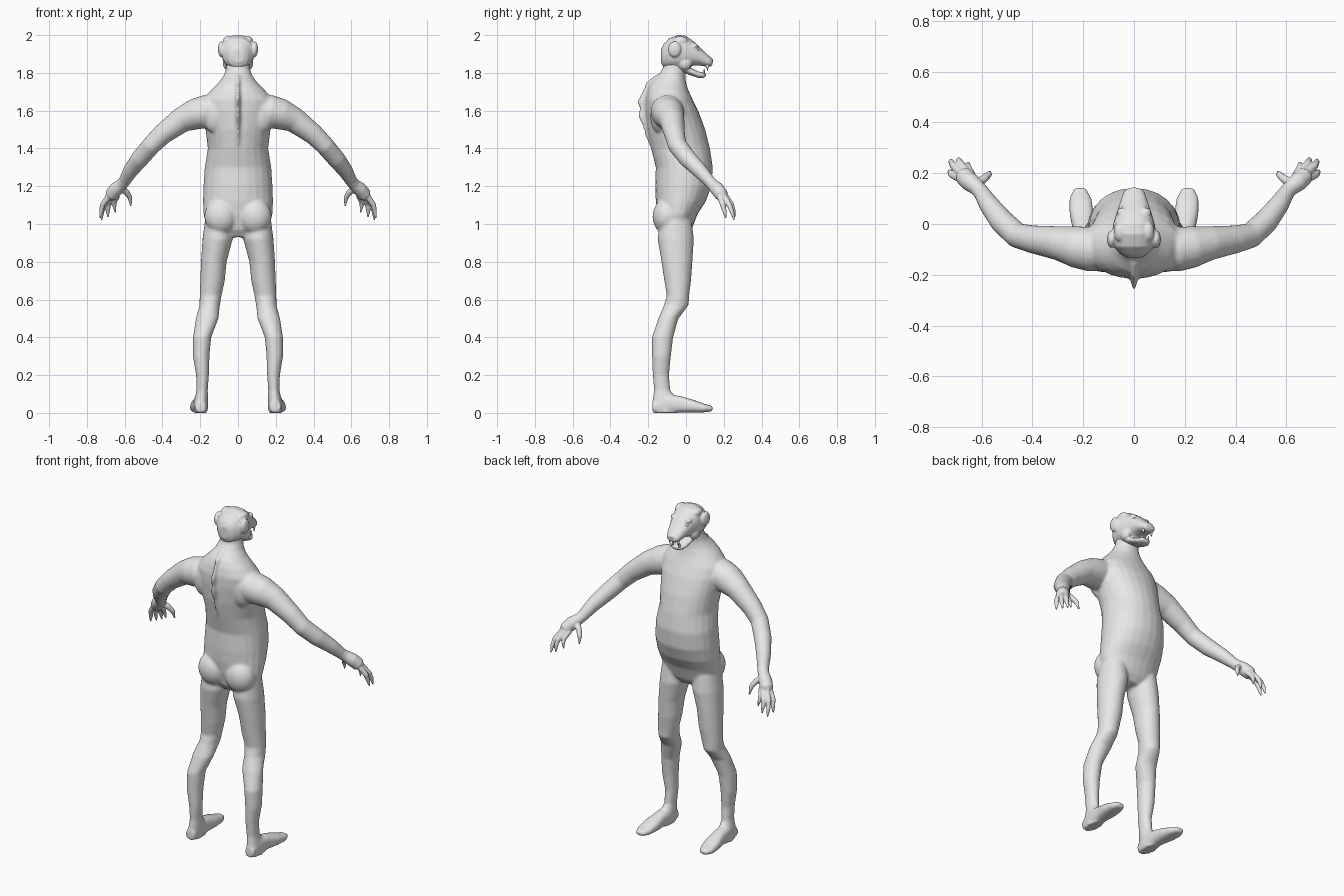
import bpy, bmesh, math
from mathutils import Vector, Matrix

clay = bpy.data.materials.new("clay grey")
clay.diffuse_color = (0.8, 0.8, 0.8, 1)
SEG = 24


def oval(n=2.0):
    """Unit superellipse points."""
    pts = []
    for i in range(SEG):
        a = 2 * math.pi * i / SEG
        c, s = math.cos(a), math.sin(a)
        pts.append((math.copysign(abs(c) ** (2 / n), c), math.copysign(abs(s) ** (2 / n), s)))
    return pts


def loft(bm, rings):
    vs = [[bm.verts.new(p) for p in r] for r in rings]
    for a, b in zip(vs, vs[1:]):
        for i in range(SEG):
            j = (i + 1) % SEG
            bm.faces.new((a[i], a[j], b[j], b[i]))
    bm.faces.new(vs[0][::-1])
    bm.faces.new(vs[-1])


def loft_z(bm, rows, side=1, n=2.0):
    """Horizontal sections: z, centre x, half width, back y, front y."""
    loft(bm, [[Vector((side * (cx + u * w), (y0 + y1) / 2 + v * (y1 - y0) / 2, z)) for u, v in oval(n)]
              for z, cx, w, y0, y1 in rows])


def loft_y(bm, rows, side=1, n=2.0):
    """Upright sections: y, centre x, centre z, half width, half height."""
    loft(bm, [[Vector((side * (cx + u * w), y, cz + v * h)) for u, v in oval(n)]
              for y, cx, cz, w, h in rows])


def tube(bm, path, side=1):
    """Round tube through points x, y, z, radius."""
    pts = [Vector(p[:3]) for p in path]
    rings = []
    for i, p in enumerate(pts):
        t = (pts[min(i + 1, len(pts) - 1)] - pts[max(i - 1, 0)]).normalized()
        a = t.cross(Vector((0, 1, 0))).normalized()
        b = t.cross(a)
        r = path[i][3]
        ring = [p + a * u * r + b * v * r for u, v in oval()]
        rings.append([Vector((side * q.x, q.y, q.z)) for q in ring])
    loft(bm, rings)


def blob(bm, centre, radii, side=1):
    m = Matrix.Translation((side * centre[0], centre[1], centre[2])) @ Matrix.Diagonal((*radii, 1))
    bmesh.ops.create_uvsphere(bm, u_segments=20, v_segments=12, radius=1, matrix=m)


def finish(bm, name, voxel=None, smooth=0):
    bmesh.ops.recalc_face_normals(bm, faces=bm.faces)
    for f in bm.faces:
        f.smooth = True
    me = bpy.data.meshes.new(name)
    bm.to_mesh(me)
    bm.free()
    me.materials.append(clay)
    ob = bpy.data.objects.new(name, me)
    bpy.context.collection.objects.link(ob)
    if voxel:
        m = ob.modifiers.new("fuse", 'REMESH')
        m.mode = 'VOXEL'
        m.voxel_size = voxel
        m.use_smooth_shade = True
        s = ob.modifiers.new("soften", 'SMOOTH')
        s.factor = 0.5
        s.iterations = smooth
    return ob


# Torso with neck
bm = bmesh.new()
loft_z(bm, [(0.93, 0, .10, -.10, .0), (0.97, 0, .16, -.13, .03), (1.05, 0, .183, -.15, .06),
            (1.12, 0, .185, -.16, .105), (1.2, 0, .183, -.163, .135), (1.3, 0, .176, -.16, .142),
            (1.4, 0, .16, -.185, .127), (1.5, 0, .172, -.205, .102), (1.6, 0, .188, -.215, .065),
            (1.66, 0, .185, -.215, .035), (1.71, 0, .142, -.205, .012), (1.75, 0, .102, -.188, .0),
            (1.785, 0, .076, -.15, -.004), (1.82, 0, .064, -.125, .0), (1.88, 0, .06, -.11, .0)], n=2.1)

# Bony spine ridge
spine = [(1.79, -.16), (1.75, -.213), (1.72, -.222), (1.68, -.242), (1.65, -.26), (1.61, -.246),
         (1.57, -.254), (1.52, -.23), (1.46, -.214), (1.39, -.18)]
loft_z(bm, [(z, 0, .015, y, -.1) for z, y in spine])

for s in (1, -1):
    # Buttocks, shoulder blades
    blob(bm, (.09, -.105, 1.04), (.088, .072, .095), s)
    blob(bm, (.12, -.14, 1.58), (.07, .05, .1), s)
    # Leg
    loft_z(bm, [(1.02, .105, .07, -.14, .03), (.92, .108, .08, -.15, .042), (.8, .128, .068, -.13, .034),
                (.7, .135, .065, -.115, .027), (.62, .145, .058, -.102, .017), (.57, .15, .054, -.117, .014),
                (.5, .163, .06, -.147, -.04), (.4, .19, .048, -.18, -.068), (.3, .195, .044, -.18, -.08),
                (.2, .188, .034, -.176, -.09), (.12, .19, .03, -.17, -.083), (.06, .195, .037, -.178, -.04),
                (.0, .197, .036, -.17, -.04)], s)
    # Foot
    loft_y(bm, [(-.178, .197, .03, .028, .028), (-.1, .197, .05, .038, .05), (-.03, .2, .045, .04, .044),
                (.04, .206, .035, .048, .034), (.1, .211, .025, .044, .022), (.142, .212, .023, .024, .014)],
           s, n=2.5)
    # Arm
    tube(bm, [(.1, -.10, 1.60, .08), (.17, -.10, 1.595, .088), (.23, -.09, 1.58, .082), (.3, -.075, 1.55, .067),
              (.4, -.06, 1.475, .055), (.46, -.045, 1.415, .05), (.52, .01, 1.345, .048),
              (.57, .075, 1.28, .04), (.605, .13, 1.22, .031), (.63, .155, 1.195, .033)], s)
finish(bm, "body", 0.008, 5)

# Hands with four fingers and a thumb
digits = [
    [(.675, .175, 1.16, .017), (.718, .195, 1.10, .014), (.724, .205, 1.065, .011), (.73, .21, 1.03, .004)],
    [(.675, .195, 1.155, .017), (.712, .23, 1.10, .014), (.72, .245, 1.06, .011), (.722, .255, 1.02, .004)],
    [(.66, .205, 1.15, .017), (.685, .24, 1.105, .014), (.69, .252, 1.07, .011), (.688, .258, 1.035, .004)],
    [(.64, .195, 1.15, .016), (.655, .225, 1.115, .013), (.654, .235, 1.09, .010), (.648, .24, 1.06, .004)],
    [(.625, .155, 1.195, .02), (.59, .178, 1.168, .016), (.572, .195, 1.14, .013), (.567, .207, 1.095, .004)],
]
for s, name in ((1, "right_hand"), (-1, "left_hand")):
    bm = bmesh.new()
    tube(bm, [(.59, .11, 1.24, .031), (.615, .14, 1.21, .031), (.645, .165, 1.185, .037),
              (.67, .188, 1.155, .036), (.682, .198, 1.14, .022)], s)
    for d in digits:
        tube(bm, d, s)
    finish(bm, name, 0.004, 3)

# Head: skull and muzzle, open lower jaw, ears, brows
bm = bmesh.new()
loft_y(bm, [(-.132, 0, 1.89, .03, .035), (-.12, 0, 1.89, .052, .06), (-.09, 0, 1.903, .08, .08),
            (-.04, 0, 1.91, .088, .091), (0, 0, 1.91, .082, .086), (.04, 0, 1.903, .07, .064),
            (.07, 0, 1.89, .06, .05), (.10, 0, 1.872, .05, .038), (.128, 0, 1.858, .04, .026),
            (.14, 0, 1.856, .026, .014)], n=2.3)
loft_y(bm, [(-.06, 0, 1.845, .06, .03), (-.01, 0, 1.825, .058, .025), (.03, 0, 1.805, .052, .02),
            (.07, 0, 1.789, .044, .017), (.095, 0, 1.788, .034, .014), (.105, 0, 1.79, .02, .008)], n=2.3)
blob(bm, (0, .133, 1.868), (.02, .012, .012))
for s in (1, -1):
    blob(bm, (.088, -.06, 1.925), (.018, .035, .042), s)
    blob(bm, (.055, -.03, 1.968), (.025, .04, .026), s)
    blob(bm, (.045, .045, 1.942), (.022, .02, .014), s)
    blob(bm, (.055, -.005, 1.85), (.025, .035, .035), s)
finish(bm, "head", 0.005, 3)

# Eyes
bm = bmesh.new()
for s in (1, -1):
    blob(bm, (.047, .06, 1.922), (.011, .011, .009), s)
finish(bm, "eyes")

# Fangs, upper and lower
bm = bmesh.new()
for s in (1, -1):
    tube(bm, [(.028, .112, 1.845, .008), (.028, .113, 1.828, .006), (.028, .114, 1.812, .001)], s)
    tube(bm, [(.022, .093, 1.795, .007), (.022, .095, 1.81, .005), (.022, .097, 1.823, .001)], s)
finish(bm, "fangs")
